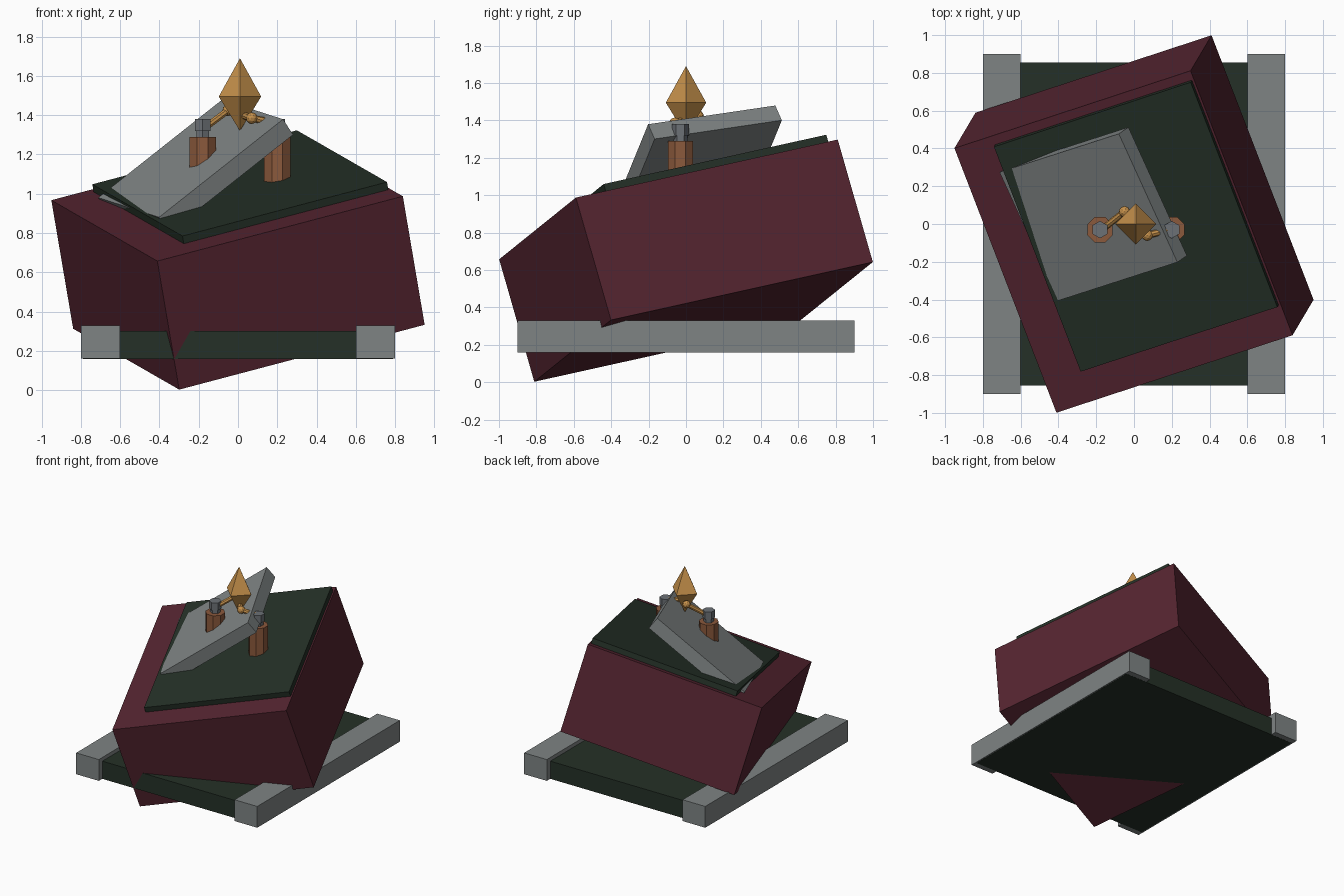
import bpy
import bmesh
from mathutils import Vector, Matrix

cube = bpy.data.objects.get("Cube")
if cube:
    bpy.data.objects.remove(cube, do_unlink=True)


def material(name, rgb):
    m = bpy.data.materials.new(name)
    m.use_nodes = True
    m.diffuse_color = (*rgb, 1)
    m.node_tree.nodes["Principled BSDF"].inputs["Base Color"].default_value = (*rgb, 1)
    return m


MAROON = material("maroon", (0.09, 0.018, 0.03))
GREEN = material("dark_green", (0.018, 0.03, 0.02))
GREY = material("stone_grey", (0.21, 0.23, 0.23))
STEEL = material("steel", (0.15, 0.165, 0.18))
BROWN = material("copper_brown", (0.26, 0.10, 0.045))
GOLD = material("gold", (0.56, 0.28, 0.07))


def finish(bm, name, mat):
    bmesh.ops.recalc_face_normals(bm, faces=bm.faces)
    mesh = bpy.data.meshes.new(name)
    bm.to_mesh(mesh)
    bm.free()
    mesh.materials.append(mat)
    ob = bpy.data.objects.new(name, mesh)
    bpy.context.collection.objects.link(ob)
    return ob


def box(name, mat, centre, u, v, w):
    """Box around a centre with three full edge vectors."""
    m = Matrix((u, v, w)).transposed().to_4x4()
    m.translation = Vector(centre)
    bm = bmesh.new()
    bmesh.ops.create_cube(bm, size=1, matrix=m)
    return finish(bm, name, mat)


def rod(name, mat, a, b, r1, r2=None, sides=8, turn=0):
    """Straight prism, cone or pyramid from point a to point b."""
    a, b = Vector(a), Vector(b)
    d = b - a
    m = (Matrix.Translation((a + b) / 2) @ d.to_track_quat("Z", "Y").to_matrix().to_4x4()
         @ Matrix.Rotation(turn, 4, "Z"))
    bm = bmesh.new()
    bmesh.ops.create_cone(bm, cap_ends=True, segments=sides, radius1=r1,
                          radius2=r1 if r2 is None else r2, depth=d.length, matrix=m)
    return finish(bm, name, mat)


def ball(name, mat, centre, r):
    bm = bmesh.new()
    bmesh.ops.create_icosphere(bm, subdivisions=2, radius=r, matrix=Matrix.Translation(centre))
    return finish(bm, name, mat)


# Flat base with a rail on each side
box("base_slab", GREEN, (0, 0, 0.2295), (1.58, 0, 0), (0, 1.71, 0), (0, 0, 0.141))
for side, x in (("left", 0.7), ("right", -0.7)):
    box(side + "_rail", GREY, (x, 0, 0.245), (0.2, 0, 0), (0, 1.8, 0), (0, 0, 0.17))

# Tilted body and the panel lying on it
across = Vector((1.25, 0.41, 0.33))
along = Vector((-0.54, 1.40, 0.31))
up = across.cross(along).normalized()
box("body", MAROON, (0, 0, 0.65), across, along, up * 0.69)
box("top_panel", GREEN, (0.012, -0.01, 1.034), across * 0.833, along * 0.85, up * 0.042)

# Steeper plate sunk into the panel
width = Vector((-0.31, 0.68, 0.10))
slope = Vector((-0.62, -0.20, -0.49)).normalized() * 0.83
thick = width.cross(slope).normalized() * 0.1
plate_end = Vector((0.10, 0.155, 1.39))
box("tilted_plate", GREY, plate_end + slope / 2, width, slope, thick)

# Posts with hexagonal heads
for side, x in (("left", 0.2), ("right", -0.18)):
    y = -0.03
    rod(side + "_post", BROWN, (x, y, 1.0), (x, y, 1.29), 0.073, turn=0.39)
    rod(side + "_neck", STEEL, (x, y, 1.28), (x, y, 1.33), 0.037, sides=6)
    rod(side + "_head", STEEL, (x, y, 1.32), (x, y, 1.38), 0.046, sides=6)

# Pointed crystal made of two pyramids
tip_x = 0.01
rod("crystal_top", GOLD, (tip_x, 0, 1.495), (tip_x, 0, 1.69), 0.108, 0, sides=4)
rod("crystal_bottom", GOLD, (tip_x, 0, 1.32), (tip_x, 0, 1.495), 0, 0.108, sides=4)

# Arms linking the posts to the crystal
arms = (("left", (0.19, -0.03, 1.36), (0.07, -0.06, 1.385)),
        ("right", (-0.17, -0.03, 1.335), (-0.05, 0.065, 1.425)))
for side, start, joint in arms:
    rod(side + "_arm", GOLD, start, joint, 0.018)
    rod(side + "_link", GOLD, joint, (tip_x, 0, 1.405), 0.018)
    ball(side + "_joint", GOLD, joint, 0.03)
